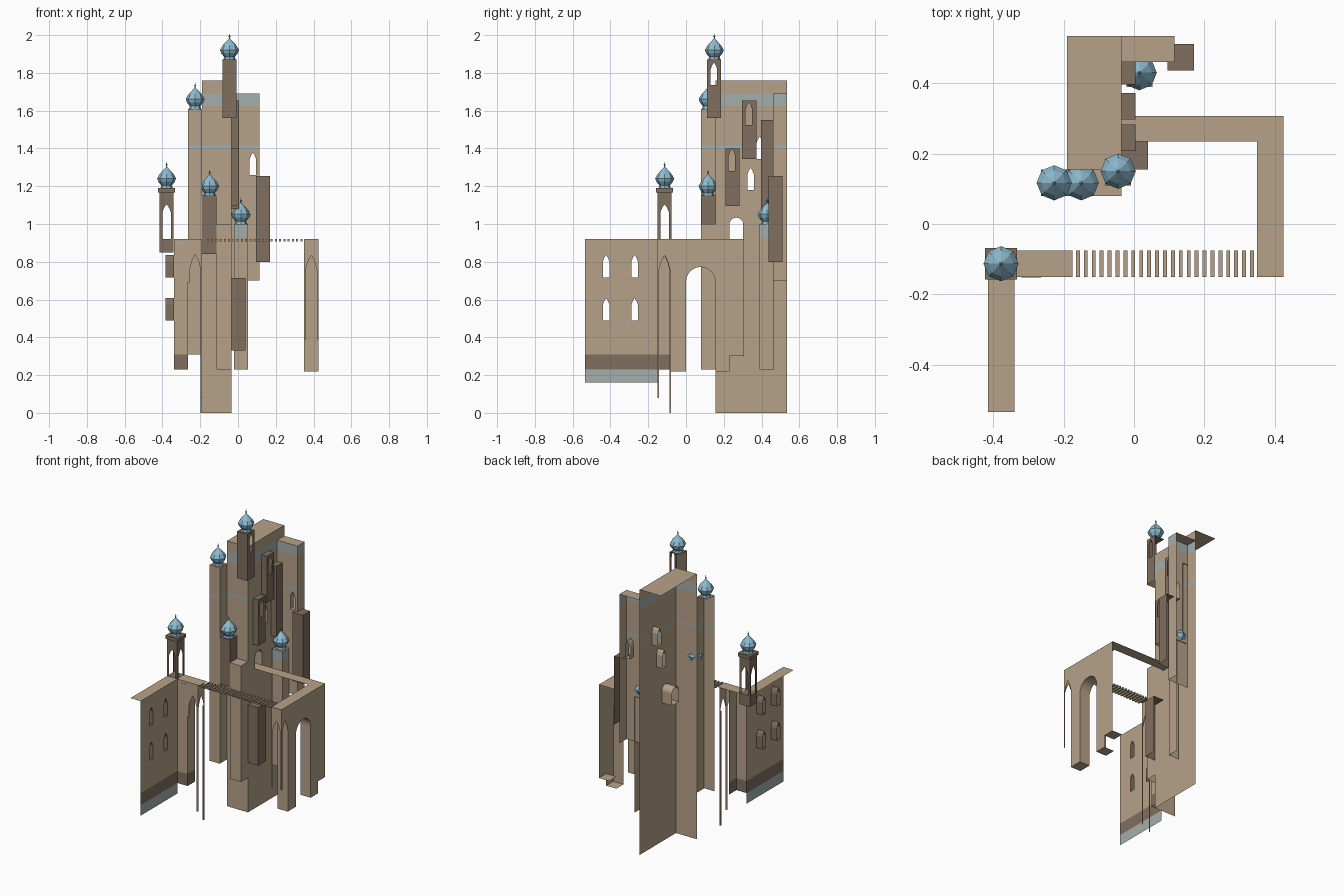
import bpy, bmesh, math
from mathutils import Vector
from mathutils.geometry import tessellate_polygon

if "Cube" in bpy.data.objects:
    bpy.data.objects.remove(bpy.data.objects["Cube"])


def material(name, rgb):
    m = bpy.data.materials.new(name)
    m.diffuse_color = (*rgb, 1)
    m.use_nodes = True
    m.node_tree.nodes["Principled BSDF"].inputs["Base Color"].default_value = m.diffuse_color
    return m


TAN = material("sandstone", (0.47, 0.365, 0.25))
DARK = material("dark stone", (0.215, 0.16, 0.112))
BLUE = material("dome blue", (0.27, 0.50, 0.63))
GREY = material("blue grey stone", (0.37, 0.43, 0.41))
MATS = [TAN, DARK, BLUE, GREY]


class Part:
    """Open shells made of flat walls: x walls face +x, y walls face -y, z walls face up."""

    def __init__(self, name, mat=TAN):
        self.name, self.mat, self.bm = name, mat, bmesh.new()

    def place(self, axis, c, p):
        a, b = p
        return Vector({'x': (c, a, b), 'y': (a, c, b), 'z': (a, b, c)}[axis])

    def wall(self, axis, c, outline, holes=(), depth=0.0):
        loops = [[self.place(axis, c, p) for p in lp] for lp in (outline, *holes)]
        verts = [self.bm.verts.new(v) for lp in loops for v in lp]
        want = Vector({'x': (1, 0, 0), 'y': (0, -1, 0), 'z': (0, 0, 1)}[axis])
        for tri in tessellate_polygon(loops):
            f = self.bm.faces.new([verts[i] for i in tri])
            f.normal_update()
            if f.normal.dot(want) < 0:
                f.normal_flip()
        if depth:                       # open-backed recess behind every hole
            for h in holes:
                self.strip(axis, c, h, depth, True)
        return self

    def strip(self, axis, c, pts, depth, closed=False):
        d = -depth if axis == 'x' else depth
        near = [self.bm.verts.new(self.place(axis, c, p)) for p in pts]
        far = [self.bm.verts.new(self.place(axis, c + d, p)) for p in pts]
        n = len(pts)
        for i in range(n if closed else n - 1):
            j = (i + 1) % n
            self.bm.faces.new((near[i], near[j], far[j], far[i]))
        return self

    def block(self, x0, x1, y0, y1, z0, z1, xholes=(), yholes=(), depth=0.0):
        self.wall('x', x1, rect(y0, y1, z0, z1), xholes, depth)
        self.wall('y', y0, rect(x0, x1, z0, z1), yholes, depth)
        return self.wall('z', z1, rect(x0, x1, y0, y1))

    def solid(self, x0, x1, y0, y1, z0, z1):
        vs = bmesh.ops.create_cube(self.bm, size=1)['verts']
        for v in vs:
            v.co = Vector(((x0 + x1) / 2 + v.co.x * (x1 - x0),
                           (y0 + y1) / 2 + v.co.y * (y1 - y0),
                           (z0 + z1) / 2 + v.co.z * (z1 - z0)))
        return self

    def done(self, bands=()):
        """bands: (z0, z1, material) painted on the upright faces."""
        bm = self.bm
        for z in sorted({z for b in bands for z in b[:2]}):
            bmesh.ops.bisect_plane(bm, geom=bm.verts[:] + bm.edges[:] + bm.faces[:],
                                   plane_co=(0, 0, z), plane_no=(0, 0, 1))
        bm.normal_update()
        for f in bm.faces:
            f.material_index = MATS.index(self.mat)
            h = f.calc_center_median().z
            for z0, z1, m in bands:
                if z0 < h < z1 and abs(f.normal.z) < 0.5:
                    f.material_index = MATS.index(m)
        me = bpy.data.meshes.new(self.name)
        bm.to_mesh(me)
        bm.free()
        for m in MATS:
            me.materials.append(m)
        ob = bpy.data.objects.new(self.name, me)
        bpy.context.collection.objects.link(ob)
        return ob


def rect(a0, a1, b0, b1):
    return [(a0, b0), (a1, b0), (a1, b1), (a0, b1)]


def gothic(a0, a1, zs, zp):
    w, h = a1 - a0, zp - zs
    return [(a0, zs), (a0 + .2 * w, zs + .55 * h), (a0 + .5 * w, zp),
            (a1 - .2 * w, zs + .55 * h), (a1, zs)]


def round_arch(a0, a1, zs, n=12):
    r = (a1 - a0) / 2
    return [(a0 + r - r * math.cos(math.pi * i / n), zs + r * math.sin(math.pi * i / n))
            for i in range(n + 1)]


def window(a, z, w=.034, h=.118):
    """Pointed window with bottom centre at (a, z)."""
    return [(a - w / 2, z)] + gothic(a - w / 2, a + w / 2, z + h * .7, z + h) + [(a + w / 2, z)]


# main tower: side, front and roof, with windows and a round door
door = [(.23, .92)] + round_arch(.23, .303, .997) + [(.303, .92)]
p = Part("main_tower")
p.wall('x', -.035, rect(.155, .535, 0, 1.76),
       [window(.342, 1.18), window(.39, 1.345)], .045)
bmesh.ops.delete(p.bm, geom=[], context='FACES')
p.bm.free()
p = Part("main_tower")
p.wall('x', -.035, rect(.155, .535, 0, 1.76), [window(.342, 1.18), window(.39, 1.345), door])
for w in (window(.342, 1.18), window(.39, 1.345)):
    p.strip('x', -.035, w, .045, True)
p.strip('x', -.035, door, .075, True)
p.wall('y', .155, rect(-.19, -.035, 0, 1.76))
p.wall('z', 1.76, rect(-.19, -.035, .155, .535))
p.done([(1.625, 1.69, GREY), (1.405, 1.412, BLUE)])

# tan shafts around the tower
Part("left_shaft").block(-.265, -.19, .08, .155, .31, 1.61).done([(1.405, 1.412, BLUE)])
Part("front_shaft").block(-.115, -.035, .08, .155, .23, 1.0).done()
Part("back_block").block(-.035, .115, .46, .535, .70, 1.69,
                         yholes=[window(.079, 1.26)], depth=.045).done(
    [(1.625, 1.69, GREY), (1.405, 1.412, BLUE)])
Part("domed_shaft").block(-.022, .053, .39, .465, .23, 1.0).done([(.93, 1.0, GREY)])

# dark turrets and bays
Part("top_turret", DARK).block(-.083, -.008, .11, .185, 1.56, 1.87,
                               xholes=[window(.148, 1.737)]).done()
Part("front_turret", DARK).block(-.19, -.115, .08, .155, .84, 1.15).done()
Part("low_bay", DARK).block(-.035, .04, .155, .235, .33, .715).done()
Part("right_turret", DARK).block(.095, .17, .437, .512, .80, 1.255).done()
Part("upper_bay", DARK).block(-.035, .004, .297, .372, 1.345, 1.655,
                              xholes=[window(.333, 1.525)]).done()
Part("middle_bay", DARK).block(-.035, .004, .208, .283, 1.095, 1.40,
                               xholes=[window(.243, 1.28)]).done()
Part("back_bay", DARK).block(-.035, .004, .397, .465, 1.08, 1.55).done()

# left wall with four windows and a pointed arcade at its end
p = Part("left_wall")
p.wall('x', -.34, rect(-.535, -.15, .16, .92),
       [window(y, z) for y in (-.423, -.272) for z in (.49, .718)])
p.wall('y', -.15, [(-.34, .92), (-.34, .23), (-.265, .23), (-.265, .69), (-.255, .69)]
       + gothic(-.255, -.198, .76, .84) + [(-.198, .08), (-.19, .08), (-.19, .92)])
p.wall('x', -.265, rect(-.15, -.075, .23, .92))
p.wall('x', -.19, [(-.15, .92), (-.15, .08), (-.143, .08)]
       + gothic(-.143, -.088, .76, .835) + [(-.088, 0), (-.08, 0), (-.08, .92)])
p.wall('y', -.088, rect(-.198, -.19, 0, .76))
p.wall('z', .92, [(-.415, -.535), (-.34, -.535), (-.34, -.15), (-.175, -.15),
                  (-.175, -.075), (-.415, -.075)])
wall = p.done([(.23, .31, DARK), (.16, .23, GREY)])
# the arcade posts stay tan
for f in wall.data.polygons:
    if f.center.x > -.2:
        f.material_index = 0
p = Part("window_recesses", DARK)
for y in (-.423, -.272):
    for z in (.49, .718):
        p.strip('x', -.34, window(y, z), .045, True)
p.done()

# right gate with round arch, pointed corner porch and walkway
arch = [(0, .22)] + round_arch(0, .155, .695) + [(.155, .22)]
p = Part("right_gate")
p.wall('x', .425, [(-.15, .92), (-.15, .385), (-.142, .385)]
       + gothic(-.142, -.085, .76, .835) + [(-.085, .22)] + arch
       + [(.23, .22), (.23, .30), (.307, .30), (.307, .92)])
p.strip('x', .425, arch, .075)
p.wall('y', -.15, [(.35, .92), (.35, .385), (.358, .385)] + gothic(.358, .417, .76, .835)
       + [(.417, .385), (.425, .385), (.425, .92)])
p.wall('y', -.085, rect(.35, .425, .22, .92))
for y0, y1, z in ((-.085, 0, .22), (.155, .23, .22), (.23, .307, .30)):
    p.wall('z', z, rect(.35, .425, y0, y1))
p.wall('z', .92, [(.35, -.15), (.425, -.15), (.425, .307), (-.035, .307),
                  (-.035, .235), (.35, .235)])
p.done()

# thin blue lines under the parapets
p = Part("parapet_lines", BLUE)
p.solid(-.32, -.265, -.152, -.149, .897, .903)
p.done()

# slatted bridge
p = Part("bridge_slats")
for i in range(23):
    x = -.165 + i * .0225
    p.solid(x, x + .011, -.15, -.075, .908, .92)
p.done()

# open minaret on the left corner
cx, cy, r = -.378, -.113, .037
p = Part("minaret", DARK)
p.solid(cx - r, cx + r, cy - r, cy + r, .85, .921)
p.solid(cx - .045, cx + .045, cy - .045, cy + .045, 1.168, 1.19)
for axis, c, s in (('x', cx, cy), ('y', cy, cx)):
    for side in (-r, r):
        p.wall(axis, c + side, [(s - r, 1.17), (s - r, .92), (s - .023, .92)]
               + gothic(s - .023, s + .023, 1.06, 1.105)
               + [(s + .023, .92), (s + r, .92), (s + r, 1.17)])
p.done()

# eight-sided onion domes with finials
PROFILE = [(.032, 0), (.028, .014), (.044, .034), (.05, .052), (.036, .076),
           (.016, .097), (.003, .112), (.003, .120), (.006, .124), (.002, .128), (.001, .137)]
DOMES = [("top_dome", -.045, .15, 1.87), ("left_dome", -.227, .117, 1.61),
         ("front_dome", -.15, .117, 1.15), ("back_dome", .015, .43, 1.0),
         ("minaret_dome", cx, cy, 1.19)]
for name, x, y, z in DOMES:
    p = Part(name, BLUE)
    rings = [[p.bm.verts.new((x + q * math.cos(math.tau * i / 8), y + q * math.sin(math.tau * i / 8), z + h))
              for i in range(8)] for q, h in PROFILE]
    for a, b in zip(rings, rings[1:]):
        for i in range(8):
            j = (i + 1) % 8
            p.bm.faces.new((a[i], a[j], b[j], b[i]))
    p.bm.faces.new(rings[-1])
    p.done()
